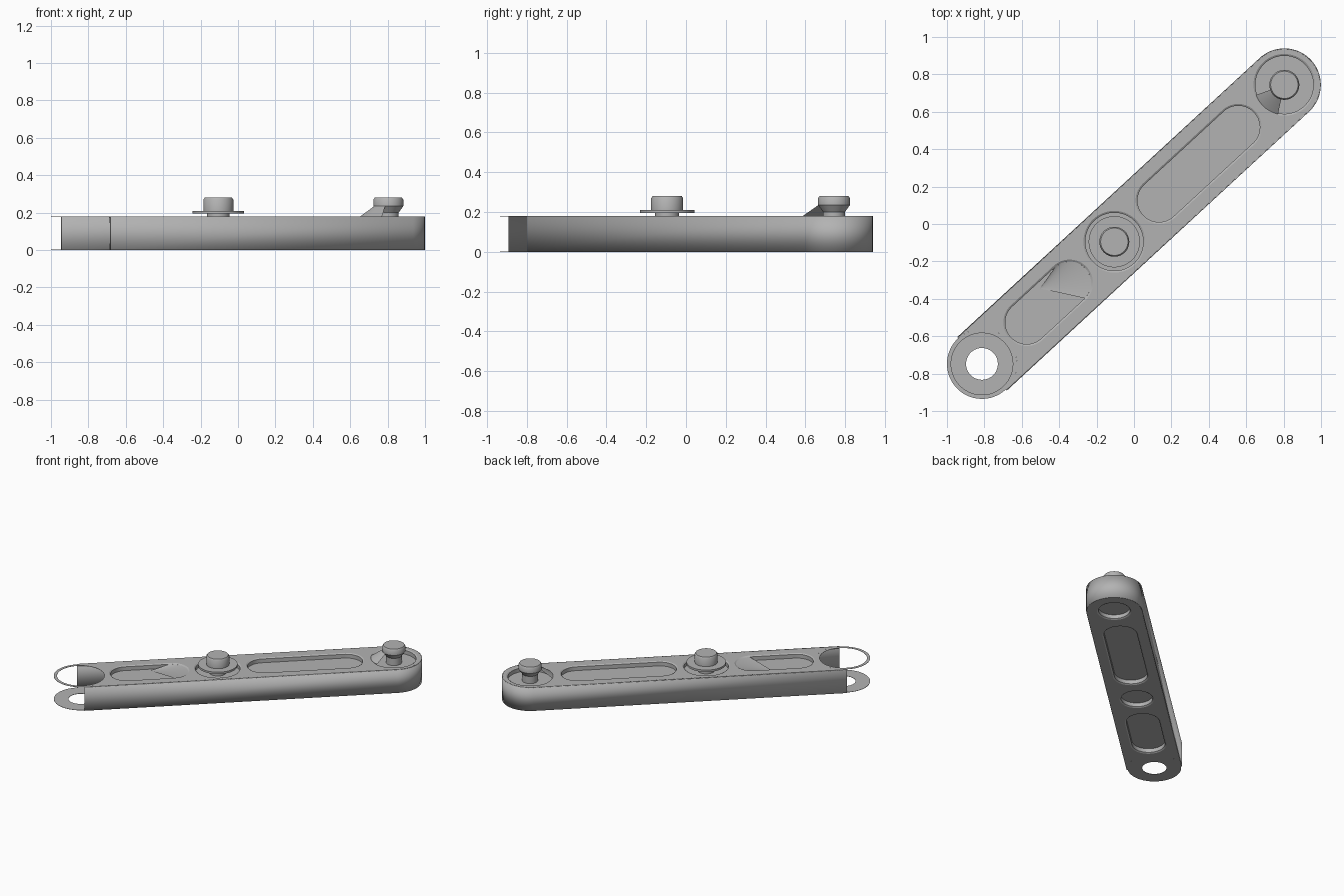
import bpy, bmesh, math
from math import sin, cos, pi, radians
from mathutils import Matrix, Vector

old = bpy.data.objects.get("Cube")
if old:
    bpy.data.objects.remove(old, do_unlink=True)

LENGTH, HALF, H = 2.2, 0.195, 0.18
MID = 0.963                       # middle pivot, measured along the arm
END_R = 0.187                     # radius of the open end
SLOTS = {"short": (0.326, 0.638), "long": (1.288, 1.865)}
SLOT_R, SEAT_R, UNDER_R = 0.125, 0.165, 0.12
FRAME = Matrix.Translation((-0.813, -0.748, 0)) @ Matrix.Rotation(radians(42.7), 4, 'Z')

grey = bpy.data.materials.new("plain grey")
grey.use_nodes = True
GREY = (0.45, 0.45, 0.45, 1)
grey.diffuse_color = GREY
grey.node_tree.nodes["Principled BSDF"].inputs["Base Color"].default_value = GREY


def finish(name, mesh):
    ob = bpy.data.objects.new(name, mesh)
    bpy.context.collection.objects.link(ob)
    ob.matrix_world = FRAME
    mesh.materials.clear()
    mesh.materials.append(grey)
    bpy.ops.object.select_all(action='DESELECT')
    ob.select_set(True)
    bpy.context.view_layer.objects.active = ob
    bpy.ops.object.shade_smooth_by_angle(angle=radians(35))
    return ob


def arc(s, r, start, end, n=32):
    angles = [radians(start + (end - start) * i / n) for i in range(n + 1)]
    return [(s + r * cos(a), r * sin(a)) for a in angles]


def stadium(a, b, r):
    """Rounded slot outline; a circle when a equals b."""
    if a == b:
        return arc(a, r, 0, 360, 64)[:-1]
    return arc(b, r, -90, 90) + arc(a, r, 90, 270)


def plate(name, outlines, z, thick):
    """Flat sheet: first outline is the edge, the others are holes."""
    cu = bpy.data.curves.new(name, 'CURVE')
    cu.dimensions, cu.fill_mode, cu.extrude = '2D', 'BOTH', thick / 2
    for pts in outlines:
        sp = cu.splines.new('POLY')
        sp.points.add(len(pts) - 1)
        for p, (x, y) in zip(sp.points, pts):
            p.co = (x, y, 0, 1)
        sp.use_cyclic_u = True
    tmp = bpy.data.objects.new(name + " outline", cu)
    bpy.context.collection.objects.link(tmp)
    mesh = bpy.data.meshes.new_from_object(
        tmp.evaluated_get(bpy.context.evaluated_depsgraph_get()))
    bpy.data.objects.remove(tmp, do_unlink=True)
    mesh.transform(Matrix.Translation((0, 0, z)))
    return finish(name, mesh)


def loft(name, rings, closed=True, cap_first=False, cap_last=True):
    """Skin through rings given as (outline, height)."""
    bm = bmesh.new()
    loops = [[bm.verts.new((x, y, z)) for x, y in pts] for pts, z in rings]
    n = len(loops[0])
    for lo, hi in zip(loops, loops[1:]):
        for i in range(n if closed else n - 1):
            j = (i + 1) % n
            bm.faces.new((lo[i], lo[j], hi[j], hi[i]))
    if cap_first:
        bm.faces.new(loops[0][::-1])
    if cap_last:
        bm.faces.new(loops[-1])
    mesh = bpy.data.meshes.new(name)
    bm.to_mesh(mesh)
    bm.free()
    return finish(name, mesh)


def pocket(name, a, b, r, z, side, depth=0.035):
    """Chamfered recess; side is 1 on the top and -1 underneath."""
    steps = ((r, 0), (r - 0.01, 0.006), (r - 0.01, depth))
    loft(name, [(stadium(a, b, q), z - side * d) for q, d in steps])


def turned(name, s, steps):
    """Round part from (radius, height) pairs."""
    loft(name, [(stadium(s, s, r), z) for r, z in steps], cap_first=True)


# Thin-walled arm: sides with one rounded end, top and bottom sheets
far_end = arc(LENGTH, HALF, -90, 90, 48)
path = [(0, -HALF)] + far_end + [(0, HALF)]
wall = loft("side_wall", [(path, 0), (path, H)], closed=False, cap_last=False)
solid = wall.modifiers.new("thickness", 'SOLIDIFY')
solid.thickness = 0.004

edge = path + arc(0, END_R, 90, -90, 48)
slots = [stadium(a, b, SLOT_R) for a, b in SLOTS.values()]
for side, z, r in (("top", H - 0.001, SEAT_R), ("bottom", 0.001, UNDER_R)):
    plate(side + "_sheet", [edge] + slots + [stadium(s, s, r) for s in (MID, LENGTH)], z, 0.002)

# Recesses on both sides
for side, z, sign, r in (("top", H, 1, SEAT_R), ("bottom", 0, -1, UNDER_R)):
    for label, (a, b) in SLOTS.items():
        pocket(f"{side}_{label}_slot", a, b, SLOT_R, z, sign)
    for label, s in (("middle", MID), ("end", LENGTH)):
        pocket(f"{side}_{label}_seat", s, s, r, z, sign)

# Open end: narrow upper ring and lower eye
plate("upper_ring", [stadium(0, 0, END_R), stadium(0, 0, SEAT_R)], H - 0.001, 0.002)
plate("lower_eye", [stadium(0, 0, END_R), stadium(0, 0, 0.085)], 0.001, 0.002)

# Pivot pins
TIP = [(0.08, 0.27), (0.073, 0.28)]
turned("middle_pin", MID, [(0.06, 0.145), (0.06, 0.195), (0.137, 0.195),
                           (0.137, 0.21), (0.08, 0.21)] + TIP)
turned("end_pin", LENGTH, [(0.055, 0.145), (0.055, 0.2), (0.08, 0.235)] + TIP)

# Broken skirt beside the end pin
loft("end_pin_skirt", [(arc(LENGTH, 0.16, 157, 215, 10), H),
                       (arc(LENGTH, 0.08, 157, 215, 10), 0.235)],
     closed=False, cap_last=False)

# Sloping web in the short slot
rim = arc(SLOTS["short"][1], SLOT_R - 0.01, -88, 90, 24)
loft("slot_web", [(rim, H - 0.006), ([(0.503, 0.084 + 0.0001 * i) for i in range(len(rim))], 0.147)],
     closed=False, cap_last=False)
